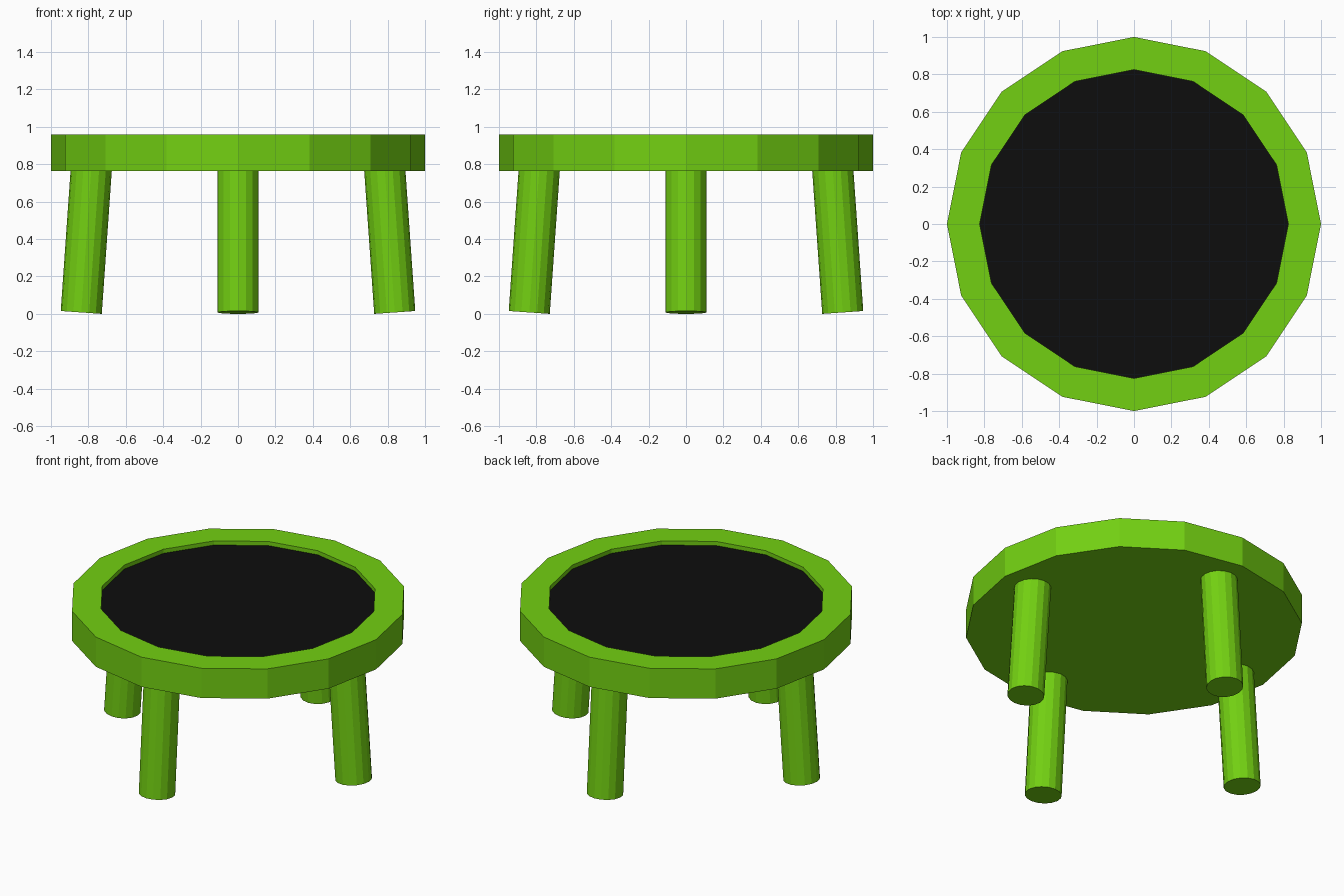
import bpy, bmesh
from math import radians, sin, cos, pi
from mathutils import Matrix, Vector

if "Cube" in bpy.data.objects:
    bpy.data.objects.remove(bpy.data.objects["Cube"])

SIDES = 16
Z_BOTTOM, Z_TOP, Z_MAT = 0.765, 0.96, 0.933
R_OUTER, R_INNER = 1.0, 0.825
LEG_RADIUS, LEG_FOOT, LEG_LENGTH, LEG_TILT = 0.11, 0.838, 0.80, radians(4)


def material(name, color):
    mat = bpy.data.materials.new(name)
    mat.diffuse_color = (*color, 1)
    mat.use_nodes = True
    mat.node_tree.nodes["Principled BSDF"].inputs["Base Color"].default_value = mat.diffuse_color
    return mat


def finish(bm, name, mat):
    bmesh.ops.recalc_face_normals(bm, faces=bm.faces)
    mesh = bpy.data.meshes.new(name)
    bm.to_mesh(mesh)
    bm.free()
    mesh.materials.append(mat)
    obj = bpy.data.objects.new(name, mesh)
    bpy.context.collection.objects.link(obj)
    return obj


def ring(bm, radius, z):
    return [bm.verts.new((radius * cos(2 * pi * i / SIDES),
                          radius * sin(2 * pi * i / SIDES), z)) for i in range(SIDES)]


green = material("green", (0.17, 0.63, 0.006))
black = material("black", (0.004, 0.004, 0.004))

# Table top: closed underside, outer wall, rim and recess wall
bm = bmesh.new()
profile = [(R_OUTER, Z_BOTTOM), (R_OUTER, Z_TOP), (R_INNER, Z_TOP), (R_INNER, Z_MAT)]
rings = [ring(bm, r, z) for r, z in profile]
bm.faces.new(rings[0][::-1])
for a, b in zip(rings, rings[1:]):
    for i in range(SIDES):
        j = (i + 1) % SIDES
        bm.faces.new((a[i], a[j], b[j], b[i]))
finish(bm, "table_top", green)

# Black inlay on the recess floor
bm = bmesh.new()
bm.faces.new(ring(bm, R_INNER, Z_MAT))
inlay = finish(bm, "inlay", black)
if inlay.data.polygons[0].normal.z < 0:
    inlay.data.flip_normals()

# Four round legs, splayed outwards towards the floor
foot_z = LEG_RADIUS * sin(LEG_TILT)
for i, name in enumerate(("right_leg", "back_leg", "left_leg", "front_leg")):
    bm = bmesh.new()
    place = (Matrix.Rotation(i * pi / 2, 4, "Z")
             @ Matrix.Translation((LEG_FOOT, 0, foot_z))
             @ Matrix.Rotation(-LEG_TILT, 4, "Y")
             @ Matrix.Translation((0, 0, LEG_LENGTH / 2)))
    bmesh.ops.create_cone(bm, cap_ends=True, segments=SIDES, radius1=LEG_RADIUS,
                          radius2=LEG_RADIUS, depth=LEG_LENGTH, matrix=place)
    finish(bm, name, green)
